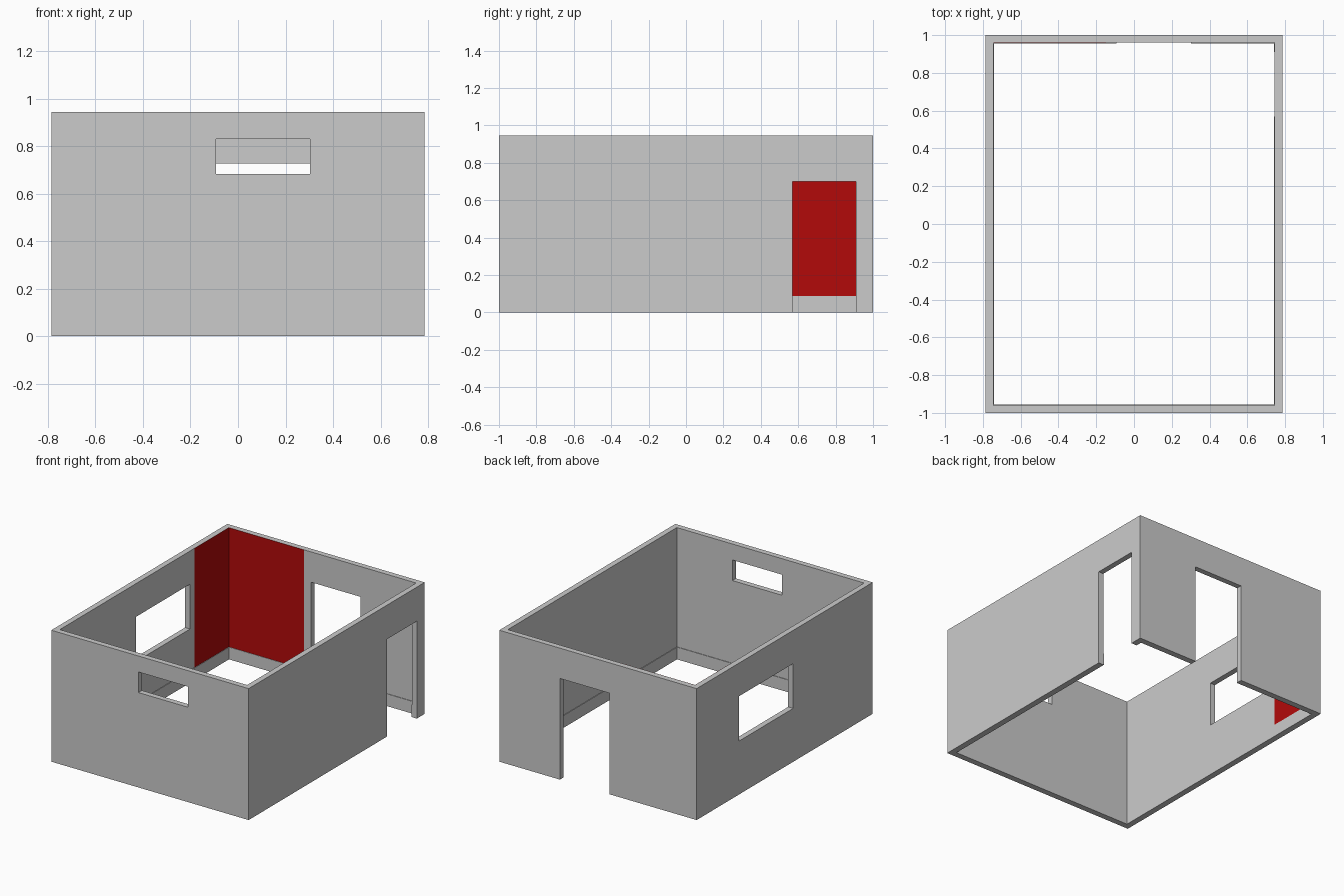
import bpy

if "Cube" in bpy.data.objects:
    bpy.data.objects.remove(bpy.data.objects["Cube"])

W, D, H, T = 0.785, 1.0, 0.945, 0.04   # half width, half depth, height, wall thickness
IX, IY = W - T, D - T                  # inner wall faces
BASE_H, BASE_T = 0.088, 0.004          # skirting board


def box(name, x, y, z):
    bpy.ops.mesh.primitive_cube_add(size=1)
    ob = bpy.context.object
    ob.name = name
    ob.dimensions = (x[1] - x[0], y[1] - y[0], z[1] - z[0])
    ob.location = (sum(x) / 2, sum(y) / 2, sum(z) / 2)
    bpy.ops.object.transform_apply(location=True, rotation=False, scale=True)
    return ob


def cut(target, x, y, z):
    cutter = box("cutter", x, y, z)
    cutter.hide_render = True
    mod = target.modifiers.new("cut", 'BOOLEAN')
    mod.operation = 'DIFFERENCE'
    mod.solver = 'EXACT'
    mod.object = cutter
    bpy.context.view_layer.objects.active = target
    bpy.ops.object.modifier_apply(modifier=mod.name)
    bpy.data.objects.remove(cutter)


back_door = ((-0.092, 0.303), (D - 0.1, D + 0.1), (-0.1, 0.727))
right_door = ((W - 0.1, W + 0.1), (0.57, 0.91), (-0.1, 0.70))
front_window = ((-0.092, 0.303), (-D - 0.1, -D + 0.1), (0.682, 0.83))
left_window = ((-W - 0.1, -W + 0.1), (-0.097, 0.52), (0.384, 0.706))

# Four walls with two doors and two windows
walls = box("walls", (-W, W), (-D, D), (0, H))
cut(walls, (-IX, IX), (-IY, IY), (-0.1, H + 0.1))
for opening in (back_door, right_door, front_window, left_window):
    cut(walls, *opening)

# Thin skirting board, interrupted at the doors
skirting = box("skirting_board", (-IX, IX), (-IY, IY), (0, BASE_H))
cut(skirting, (-IX + BASE_T, IX - BASE_T), (-IY + BASE_T, IY - BASE_T), (-0.1, H))
for opening in (back_door, right_door):
    cut(skirting, *opening)

# Red painted panels in the back left corner
red = bpy.data.materials.new("red_paint")
red.diffuse_color = (0.45, 0.003, 0.003, 1)
red.use_nodes = True
red.node_tree.nodes["Principled BSDF"].inputs["Base Color"].default_value = red.diffuse_color
P = 0.001
panels = (
    box("red_panel_left", (-IX, -IX + P), (0.568, IY), (BASE_H, H)),
    box("red_panel_back", (-IX, -0.147), (IY - P, IY), (BASE_H, H)),
)
for panel in panels:
    panel.data.materials.append(red)
